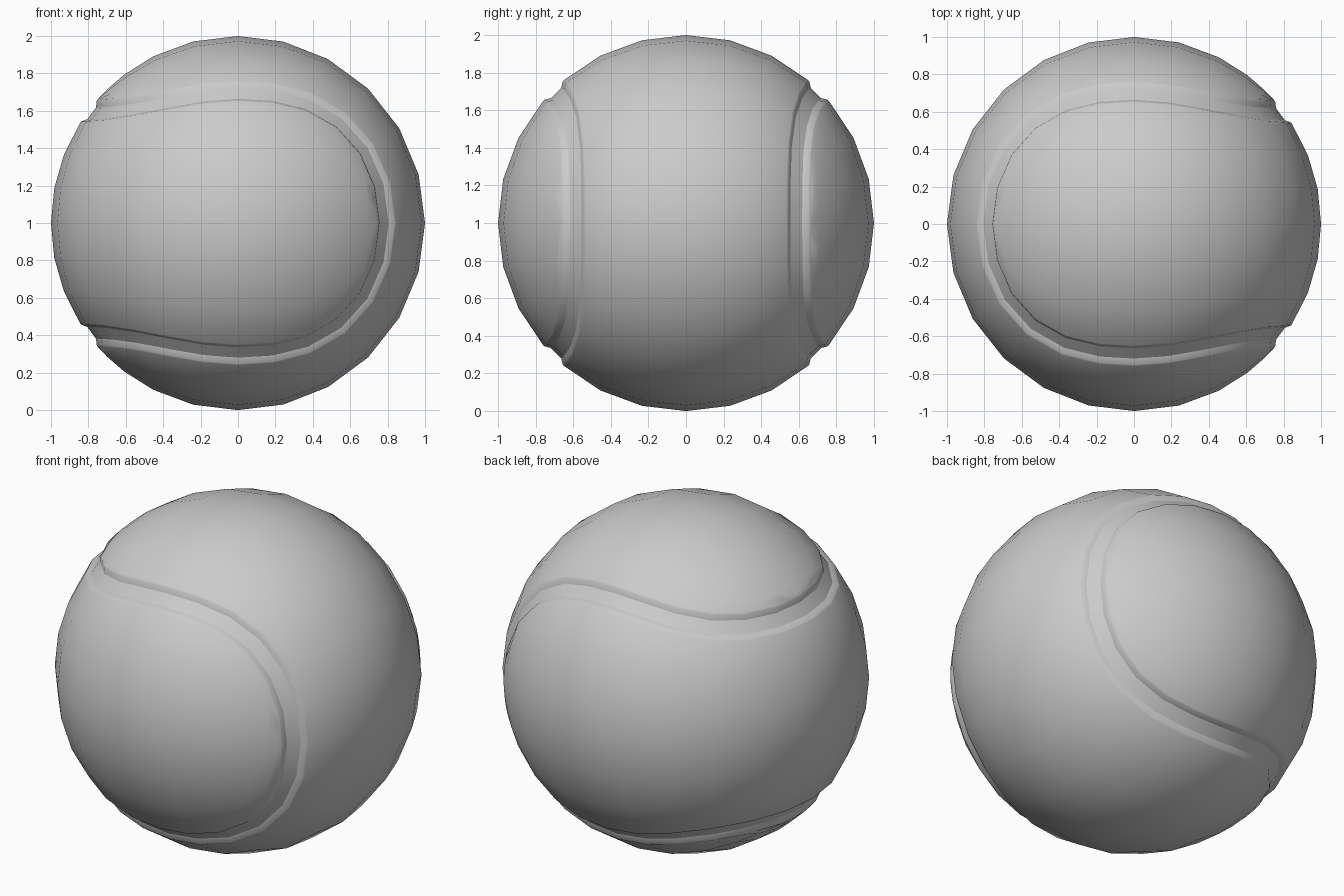
import bpy, bmesh, math
from mathutils import Vector

if "Cube" in bpy.data.objects:
    bpy.data.objects.remove(bpy.data.objects["Cube"])

SEG = 6                 # seam segments per eighth of the loop
COLS = 6                # faces across each felt panel
CENTRE = Vector((0, 0, 1))


def seam_loop():
    """Closed S-shaped seam on the unit sphere, built from one eighth by symmetry."""
    eighth = []
    for j in range(SEG + 1):
        a = math.radians(90 * j / SEG)
        y = 0.6 + 0.1071 * math.sin(a) ** 4
        r = math.sqrt(1 - y * y)
        eighth.append(Vector((r * math.cos(a), y, r * math.sin(a))))
    quarter = eighth + [Vector((-p.x, p.z, p.y)) for p in reversed(eighth[:-1])]
    half = quarter + [Vector((p.x, -p.y, p.z)) for p in reversed(quarter[:-1])]
    half = half[:-1]
    return half + [Vector((p.x, -p.y, -p.z)) for p in half]


loop = seam_loop()
N = len(loop)
bm = bmesh.new()


# Groove: sloped wall, flat floor, sloped wall, swept along the seam
def ring(offset, radius):
    verts = []
    for i, p in enumerate(loop):
        tangent = loop[(i + 1) % N] - loop[i - 1]
        side = p.cross(tangent).normalized()
        q = p * math.cos(offset) + side * math.sin(offset)
        verts.append(bm.verts.new(CENTRE + q.normalized() * radius))
    return verts


profile = [(-0.078, 1.0), (-0.068, 0.998), (-0.04, 0.979),
           (0.04, 0.979), (0.068, 0.998), (0.078, 1.0)]
rings = [ring(*p) for p in profile]
for a, b in zip(rings, rings[1:]):
    for i in range(N):
        j = (i + 1) % N
        bm.faces.new((a[i], a[j], b[j], b[i]))


# Felt panels: rows of arcs joining mirrored rim points, tip to tip
def fill_panel(rim, tip):
    rows = []
    for k in range(N // 2 + 1):
        a, b = rim[(tip - k) % N], rim[(tip + k) % N]
        if a is b:
            rows.append([a] * (COLS + 1))
            continue
        pa, pb = a.co - CENTRE, b.co - CENTRE
        mid = [bm.verts.new(CENTRE + pa.slerp(pb, c / COLS)) for c in range(1, COLS)]
        rows.append([a] + mid + [b])
    for r, s in zip(rows, rows[1:]):
        for c in range(COLS):
            face = list(dict.fromkeys((r[c], r[c + 1], s[c + 1], s[c])))
            bm.faces.new(face)


# The rim nearer the top pole bounds the top panel, the other the front panel
top = CENTRE + Vector((0, 0, 1))
tip = N // 4
first_is_top = (rings[0][tip].co - top).length < (rings[-1][tip].co - top).length
top_rim, front_rim = (rings[0], rings[-1]) if first_is_top else (rings[-1], rings[0])
fill_panel(top_rim, tip)
fill_panel(front_rim, 0)

bmesh.ops.recalc_face_normals(bm, faces=bm.faces)
mesh = bpy.data.meshes.new("felt_ball")
bm.to_mesh(mesh)
bm.free()
ball = bpy.data.objects.new("felt_ball", mesh)
bpy.context.collection.objects.link(ball)
bpy.context.view_layer.objects.active = ball
ball.select_set(True)
bpy.ops.object.shade_smooth_by_angle(angle=math.radians(30))
